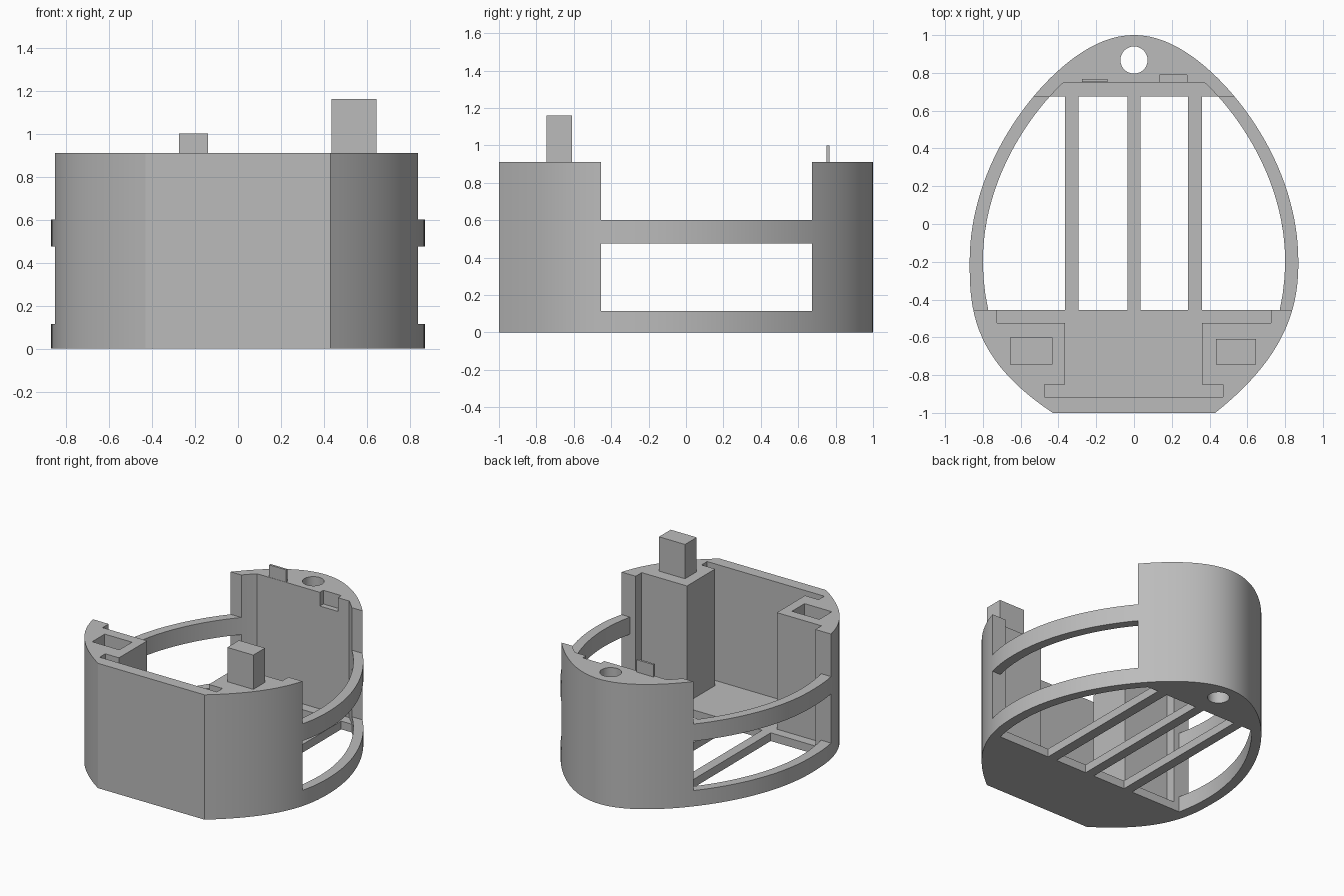
import bpy, bmesh, math

if "Cube" in bpy.data.objects:
    bpy.data.objects.remove(bpy.data.objects["Cube"], do_unlink=True)

grey = bpy.data.materials.new("plain grey")
grey.use_nodes = True
colour = (0.5, 0.5, 0.5, 1)
grey.diffuse_color = colour
grey.node_tree.nodes["Principled BSDF"].inputs["Base Color"].default_value = colour

WIDEST, TOP, FLOOR = -0.2, 0.91, 0.06
FRONT, BACK = -0.455, 0.675          # ends of the open side windows


def half_width(y, a, back, front, power=2.0):
    """Half width of the egg outline at a given depth."""
    if y >= WIDEST:
        t = min(1, (y - WIDEST) / (back - WIDEST))
        return a * math.sqrt(1 - t * t) * (1 - 0.2 * t * t)
    t = (WIDEST - y) / (WIDEST + 1)
    return a * (1 - front * t ** power)


def outer(y, side=1):
    return half_width(y, 0.87, 1.0, 0.506, 2.3 if side > 0 else 2.75)


def inner(y):
    return half_width(y, 0.8, 0.93, 0.35)


def depths(y0, y1, n=40):
    # even steps, closer together towards the rounded back
    return [y0 + (y1 - y0) * math.sin(math.pi / 2 * i / n) for i in range(n + 1)]


def prism(name, points, z0, z1):
    bm = bmesh.new()
    face = bm.faces.new([bm.verts.new((x, y, z0)) for x, y in points])
    top = bmesh.ops.extrude_face_region(bm, geom=[face])["geom"]
    bmesh.ops.translate(bm, vec=(0, 0, z1 - z0),
                        verts=[v for v in top if isinstance(v, bmesh.types.BMVert)])
    bmesh.ops.recalc_face_normals(bm, faces=bm.faces)
    mesh = bpy.data.meshes.new(name)
    bm.to_mesh(mesh)
    bm.free()
    mesh.materials.append(grey)
    obj = bpy.data.objects.new(name, mesh)
    bpy.context.collection.objects.link(obj)
    return obj


def box(name, x0, x1, y0, y1, z0, z1):
    return prism(name, [(x0, y0), (x1, y0), (x1, y1), (x0, y1)], z0, z1)


def cut(body, cutter):
    mod = body.modifiers.new("cut", "BOOLEAN")
    mod.operation, mod.solver, mod.object = "DIFFERENCE", "EXACT", cutter
    bpy.context.view_layer.objects.active = body
    bpy.ops.object.modifier_apply(modifier=mod.name)
    bpy.data.objects.remove(cutter, do_unlink=True)


# Egg-shaped shell with a flat front
front_ys = [-1 + (WIDEST + 1) * i / 20 for i in range(20)]
ys = front_ys + depths(WIDEST, 1.0)
right = [(outer(y), y) for y in ys[:-1]] + [(0, 1.0)]
left = [(-outer(y, -1), y) for y in reversed(ys[:-1])]
shell = prism("shell", right + left, 0, TOP)

# Main cavity, stopping at the back wall
ys = [FRONT, -0.37, -0.28] + depths(WIDEST, 0.75)
cavity = [(inner(y), y) for y in ys] + [(-inner(y), y) for y in reversed(ys)]
cut(shell, prism("cavity_cutter", cavity, FLOOR, 1.2))

# Side windows between and above the two rails
for z0, z1 in ((0.115, 0.475), (0.6, 1.2)):
    cut(shell, box("window_cutter", -1, 1, FRONT, BACK, z0, z1))

# Front channel, panel slots and recess behind the side blocks
cut(shell, box("channel_cutter", -0.365, 0.36, -0.915, -0.4, FLOOR, 1.2))
cut(shell, box("slot_cutter", -0.475, 0.47, -0.915, -0.85, FLOOR, 1.2))
cut(shell, box("recess_cutter", -0.725, 0.725, -0.525, -0.42, FLOOR, 1.2))

# Floor openings, leaving three bars
for x0, x1 in ((-0.295, -0.035), (0.035, 0.285)):
    cut(shell, box("floor_cutter", x0, x1, FRONT, BACK, -0.1, 0.1))
ys = [FRONT, -0.37, -0.28] + depths(WIDEST, BACK)
for side, edge in ((-1, -0.365), (1, 0.36)):
    pts = [(side * inner(y), y) for y in ys] + [(edge, BACK), (edge, FRONT)]
    cut(shell, prism("floor_cutter", pts, -0.1, 0.1))

# Socket, back notch and round through hole
cut(shell, box("socket_cutter", -0.655, -0.435, -0.745, -0.6, 0.64, 1.2))
cut(shell, box("notch_cutter", 0.135, 0.28, 0.7, 0.79, 0.81, 1.2))
ring = [(0.072 * math.cos(i * math.pi / 16), 0.868 + 0.072 * math.sin(i * math.pi / 16))
        for i in range(32)]
cut(shell, prism("hole_cutter", ring, -0.1, 1.2))

# Joining post and back tab
box("post", 0.435, 0.645, -0.745, -0.61, TOP - 0.01, 1.16)
box("back_tab", -0.275, -0.14, 0.752, 0.768, TOP - 0.01, 1.0)

bpy.ops.object.select_all(action="DESELECT")
shell.select_set(True)
bpy.context.view_layer.objects.active = shell
bpy.ops.object.shade_smooth_by_angle(angle=math.radians(25))
